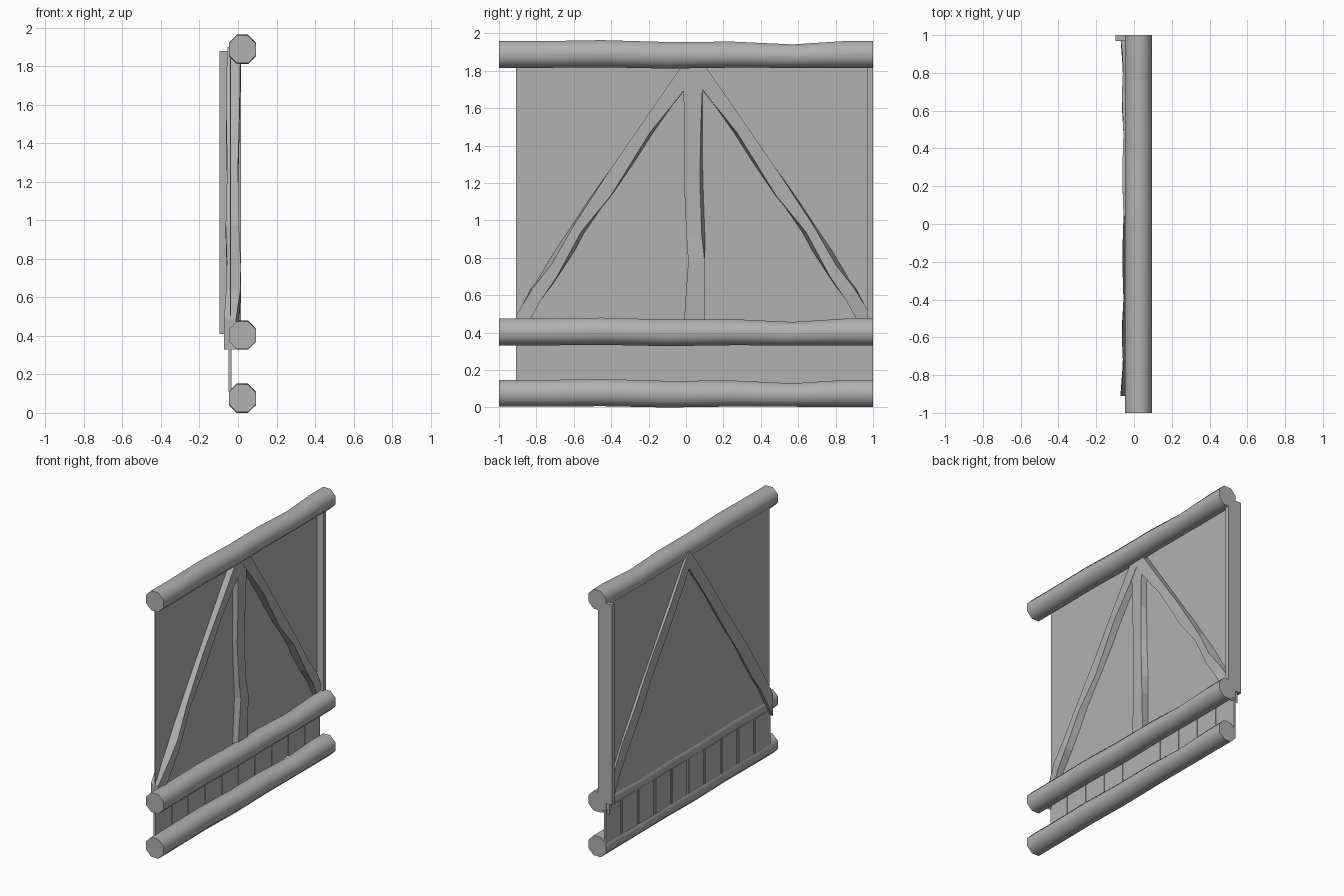
import bpy, bmesh, math

if "Cube" in bpy.data.objects:
    bpy.data.objects.remove(bpy.data.objects["Cube"])

# Dark grey timber used on every part
grey = bpy.data.materials.new("dark_grey")
grey.diffuse_color = (.44, .44, .44, 1)
grey.use_nodes = True
grey.node_tree.nodes["Principled BSDF"].inputs["Base Color"].default_value = grey.diffuse_color


def loft(name, rings, smooth=False):
    """Skin a closed solid over equal-sized rings of points."""
    bm = bmesh.new()
    vs = [[bm.verts.new(p) for p in r] for r in rings]
    n = len(rings[0])
    for a, b in zip(vs, vs[1:]):
        for i in range(n):
            j = (i + 1) % n
            bm.faces.new((a[i], a[j], b[j], b[i]))
    bm.faces.new(vs[0])
    bm.faces.new(vs[-1])
    bmesh.ops.recalc_face_normals(bm, faces=bm.faces)
    me = bpy.data.meshes.new(name)
    bm.to_mesh(me)
    bm.free()
    me.materials.append(grey)
    ob = bpy.data.objects.new(name, me)
    bpy.context.collection.objects.link(ob)
    if smooth:
        bpy.ops.object.select_all(action='DESELECT')
        ob.select_set(True)
        bpy.context.view_layer.objects.active = ob
        bpy.ops.object.shade_smooth_by_angle(angle=math.radians(50))
    return ob


def box(name, x0, x1, y0, y1, z0, z1):
    return loft(name, [[(x0, y0, z), (x1, y0, z), (x1, y1, z), (x0, y1, z)] for z in (z0, z1)])


# Three uneven eight-sided logs: station y, top height, bottom height
LOG = [(-1, .147, .004), (-.75, .147, .004), (-.45, .152, .007), (-.1, .142, 0),
       (.25, .144, .005), (.57, .129, .004), (.85, .147, .003), (1, .147, .003)]
for name, base in (("bottom_log", 0), ("middle_log", .328), ("top_log", 1.812)):
    rings = []
    for y, top, bot in LOG:
        ring = []
        for k in range(8):
            a = math.radians(22.5 + 45 * k)
            c = math.cos(math.radians(22.5))
            ring.append((.023 + .071 * math.cos(a) / c, y,
                         base + (top + bot) / 2 + (top - bot) / 2 * math.sin(a) / c))
        rings.append(ring)
    loft(name, rings, True)

# Plaster panel and corner post
box("wall_panel", -.042, -.037, -.91, .98, .40, 1.86)
box("corner_post", -.097, .015, .97, 1.0, .41, 1.88)

# Skirting boards with recessed joints, tucked between the two lower logs
box("skirting_backing", -.043, -.039, -.905, .995, .11, .37)
N = 10
pitch = 1.932 / N
for i in range(N):
    y = -.91 + i * pitch
    box(f"skirting_board_{i + 1}", -.049, -.035, y, y + pitch - .022, .11, .37)

# Hewn diagonal braces: outer (y, z), inner (y, z), outer and inner chamfer, back x, front x
BRACE = [((-.91, .49), (-.91, .33), 0, 0, -.072, -.010),
         ((-.83, .64), (-.775, .575), .01, .0, -.062, .012),
         ((-.745, .78), (-.69, .69), .03, .005, -.058, .015),
         ((-.61, .98), (-.54, .92), .012, .028, -.064, .005),
         ((-.40, 1.28), (-.40, 1.13), 0, .003, -.056, .000),
         ((-.20, 1.57), (-.18, 1.45), 0, .022, -.062, .008),
         ((-.02, 1.83), (-.02, 1.68), 0, .002, -.058, .012),
         ((.04, 1.90), (.04, 1.77), 0, 0, -.055, .012)]
for name, mirrored in (("left_brace", False), ("right_brace", True)):
    rings = []
    for (oy, oz), (iy, iz), d, c, xb, xf in BRACE:
        ring = [(xb, oy, oz), (xf, oy + d * .8, oz - d * .6),
                (xf, iy - c * .8, iz + c * .6), (xb, iy, iz)]
        rings.append([(x, .08 - y if mirrored else y, z) for x, y, z in ring])
    loft(name, rings)

# Hewn king post: z, left y, right y, right chamfer, front x
POST = [(.40, -.015, .10, .0, .008), (.78, .012, .10, .0, .015), (.92, .002, .102, .018, .006),
        (1.2, -.010, .092, .018, .000), (1.45, -.008, .088, .01, .006), (1.77, -.015, .09, 0, .010)]
loft("king_post", [[(-.04, l, z), (xf, l, z), (xf, r - c, z), (-.04, r, z)]
                   for z, l, r, c, xf in POST])
